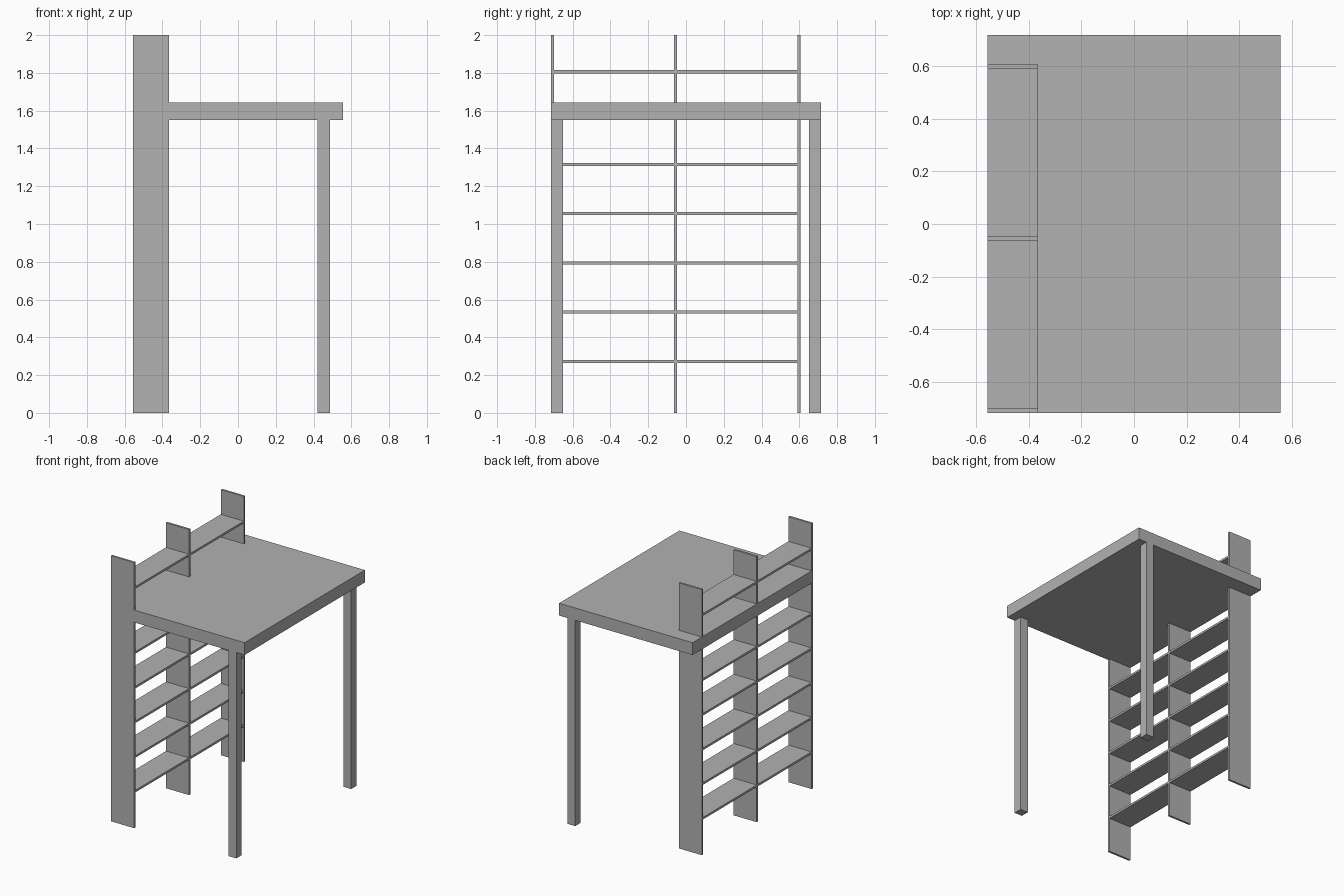
import bpy
import bmesh
from mathutils import Vector

cube = bpy.data.objects.get("Cube")
if cube:
    bpy.data.objects.remove(cube, do_unlink=True)

GREY = (0.445, 0.445, 0.445, 1.0)
grey = bpy.data.materials.new("plain_grey")
grey.use_nodes = True
grey.diffuse_color = GREY
grey.node_tree.nodes["Principled BSDF"].inputs["Base Color"].default_value = GREY


def box(name, low, high):
    """Axis-aligned board between two corners."""
    low, high = Vector(low), Vector(high)
    bm = bmesh.new()
    bmesh.ops.create_cube(bm, size=1)
    bmesh.ops.scale(bm, vec=high - low, verts=bm.verts)
    mesh = bpy.data.meshes.new(name)
    bm.to_mesh(mesh)
    bm.free()
    mesh.materials.append(grey)
    obj = bpy.data.objects.new(name, mesh)
    obj.location = (low + high) / 2
    bpy.context.collection.objects.link(obj)
    return obj


HALF_X, HALF_Y = 0.556, 0.716
BOARD = 0.016          # thickness of panels and shelves
SHELF_EDGE = -0.364    # inner edge of the shelving unit
TOP_LOW, TOP_HIGH = 1.55, 1.643
LEG = 0.065

# Table top
box("table_top", (-HALF_X, -HALF_Y, TOP_LOW), (HALF_X, HALF_Y, TOP_HIGH))

# Two square legs on the open side
for name, y in (("front_leg", -HALF_Y), ("back_leg", HALF_Y - LEG)):
    box(name, (0.422, y, 0), (0.422 + LEG, y + LEG, TOP_LOW))

# Upright panels of the shelving unit, passing through the table top
panels = {"front_panel": -HALF_Y, "middle_panel": -0.063, "back_panel": 0.589}
for name, y in panels.items():
    box(name, (-HALF_X, y, 0), (SHELF_EDGE, y + BOARD, 2))

# Shelves in both bays: five below the table top and one above
heights = [0.264 + 0.261 * i for i in range(5)] + [1.798]
starts = list(panels.values())
for bay, y0, y1 in zip(("front", "back"), starts, starts[1:]):
    for i, z in enumerate(heights, 1):
        box(f"{bay}_shelf_{i}", (-HALF_X, y0 + BOARD, z), (SHELF_EDGE, y1, z + BOARD))
